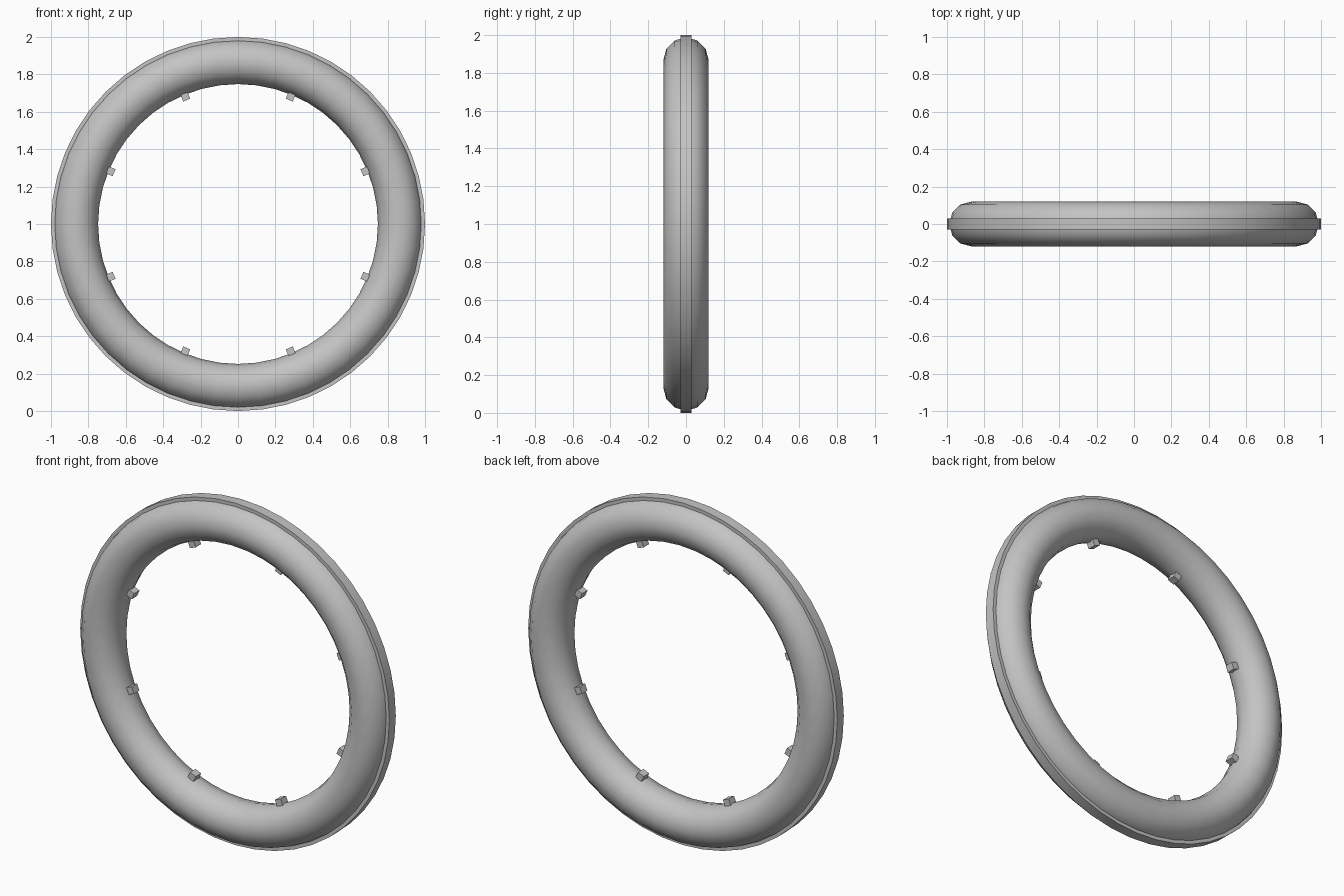
import bpy, bmesh, math
from mathutils import Matrix

if "Cube" in bpy.data.objects:
    bpy.data.objects.remove(bpy.data.objects["Cube"])

grey = bpy.data.materials.new("plain grey")
grey.diffuse_color = (0.55, 0.55, 0.55, 1)
grey.use_nodes = True
grey.node_tree.nodes["Principled BSDF"].inputs["Base Color"].default_value = grey.diffuse_color
CENTRE_Z = 1.0
SEGMENTS = 48


def finish(name, bm, smooth):
    bmesh.ops.recalc_face_normals(bm, faces=bm.faces)
    mesh = bpy.data.meshes.new(name)
    bm.to_mesh(mesh)
    bm.free()
    mesh.materials.append(grey)
    obj = bpy.data.objects.new(name, mesh)
    bpy.context.collection.objects.link(obj)
    obj.location.z = CENTRE_Z
    if smooth:
        bpy.ops.object.select_all(action='DESELECT')
        obj.select_set(True)
        bpy.context.view_layer.objects.active = obj
        bpy.ops.object.shade_smooth_by_angle(angle=math.radians(40))


def lathe(name, profile):
    """Sweep a closed (radius, y) profile around the y axis."""
    bm = bmesh.new()
    rings = []
    for i in range(SEGMENTS):
        a = 2 * math.pi * i / SEGMENTS
        rings.append([bm.verts.new((r * math.cos(a), y, r * math.sin(a))) for r, y in profile])
    n = len(profile)
    for i in range(SEGMENTS):
        p, q = rings[i], rings[(i + 1) % SEGMENTS]
        for j in range(n):
            k = (j + 1) % n
            bm.faces.new((p[j], p[k], q[k], q[j]))
    finish(name, bm, True)


# Round tube with a twelve-sided section
lathe("ring_tube", [(0.868 + 0.12 * math.cos(math.pi * j / 6),
                     0.12 * math.sin(math.pi * j / 6)) for j in range(12)])

# Thin raised band around the outside
lathe("outer_band", [(0.95, -0.03), (1.0, -0.03), (1.0, 0.03), (0.95, 0.03)])

# Eight small pegs on the inner side
bm = bmesh.new()
for i in range(8):
    turn = Matrix.Rotation(math.radians(22.5 + 45 * i), 4, 'Y')
    place = turn @ Matrix.Translation((0.742, 0, 0)) @ Matrix.Diagonal((0.05, 0.05, 0.04, 1))
    bmesh.ops.create_cube(bm, size=1, matrix=place)
finish("inner_pegs", bm, False)
